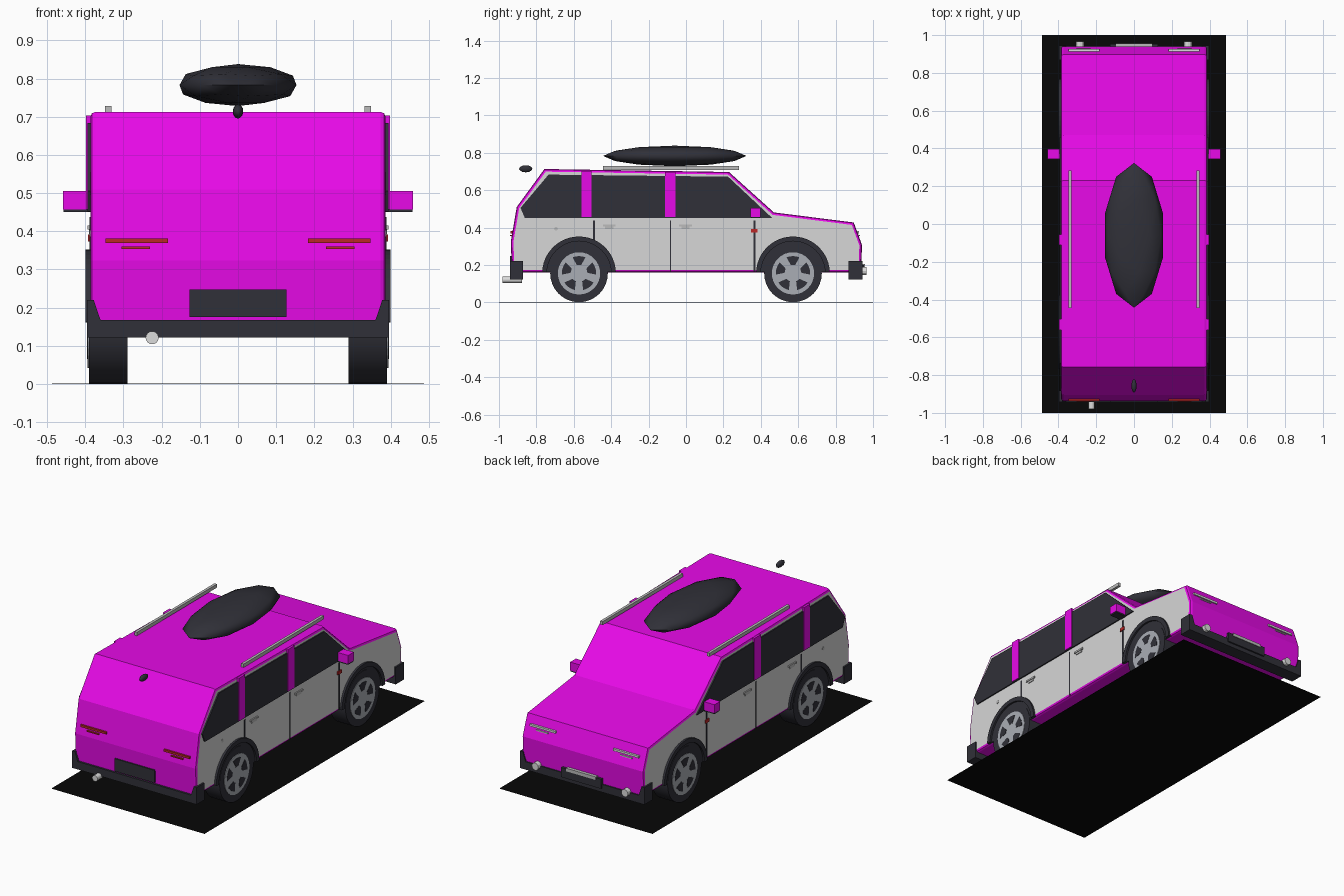
import bpy, bmesh, math
from mathutils import Matrix, Vector

if "Cube" in bpy.data.objects:
    bpy.data.objects.remove(bpy.data.objects["Cube"])


def material(name, rgb):
    m = bpy.data.materials.new(name)
    m.diffuse_color = (*rgb, 1)
    m.use_nodes = True
    m.node_tree.nodes["Principled BSDF"].inputs["Base Color"].default_value = m.diffuse_color
    return m


PINK = material("magenta paint", (0.8, 0.003, 0.8))
SIDE = material("light grey panel", (0.68, 0.68, 0.68))
DARK = material("dark rubber and glass", (0.03, 0.03, 0.04))
BLACK = material("shadow black", (0.002, 0.002, 0.002))
RIM = material("rim grey", (0.40, 0.42, 0.46))
METAL = material("metal grey", (0.50, 0.50, 0.50))
RED = material("lamp red", (0.50, 0.02, 0.02))
LAMP = material("lamp white", (0.72, 0.72, 0.72))


def finish(bm, name, mats):
    bmesh.ops.recalc_face_normals(bm, faces=bm.faces[:])
    me = bpy.data.meshes.new(name)
    bm.to_mesh(me)
    bm.free()
    for m in mats:
        me.materials.append(m)
    ob = bpy.data.objects.new(name, me)
    bpy.context.collection.objects.link(ob)
    return ob


def smooth(ob, angle=40):
    bpy.ops.object.select_all(action='DESELECT')
    bpy.context.view_layer.objects.active = ob
    ob.select_set(True)
    bpy.ops.object.shade_smooth_by_angle(angle=math.radians(angle))


def prism_bm(pts, a, b, axis='x'):
    # x axis: points are (y, z); y axis: points are (x, z)
    bm = bmesh.new()
    put = (lambda p, t: (t, p[0], p[1])) if axis == 'x' else (lambda p, t: (p[0], t, p[1]))
    lo = [bm.verts.new(put(p, a)) for p in pts]
    hi = [bm.verts.new(put(p, b)) for p in pts]
    bm.faces.new(lo)
    bm.faces.new(hi[::-1])
    n = len(pts)
    for i in range(n):
        j = (i + 1) % n
        bm.faces.new((lo[i], hi[i], hi[j], lo[j]))
    return bm


def prism(name, pts, a, b, mat, axis='x'):
    return finish(prism_bm(pts, a, b, axis), name, [mat])


def box(name, x, y, z, mat):
    return prism(name, [(y[0], z[0]), (y[1], z[0]), (y[1], z[1]), (y[0], z[1])], x[0], x[1], mat)


def sides(make, name, *args):
    # the same part on the right and on the left
    for s, label in ((1, "right"), (-1, "left")):
        make(label + "_" + name, s, *args)


def side_prism(name, s, pts, a, b, mat):
    prism(name, pts, s * a, s * b, mat)


def side_box(name, s, x, y, z, mat):
    box(name, (s * x[0], s * x[1]), y, z, mat)


def arc(cy, cz, r, a0, a1, n):
    return [(cy + r * math.cos(math.radians(a0 + (a1 - a0) * i / n)),
             cz + r * math.sin(math.radians(a0 + (a1 - a0) * i / n))) for i in range(n + 1)]


def ellipsoid(name, centre, radii):
    bm = bmesh.new()
    bmesh.ops.create_icosphere(bm, subdivisions=2, radius=1,
                               matrix=Matrix.Translation(centre) @ Matrix.Diagonal((*radii, 1)))
    smooth(finish(bm, name, [DARK]), 60)


# flat black plate under the car
box("shadow_plate", (-0.487, 0.487), (-1, 1), (0, 0.001), BLACK)

# body shell: side profile with rounded rim and grey flanks
profile = [(-0.93, 0.16), (-0.937, 0.323), (-0.905, 0.51), (-0.757, 0.713), (0.23, 0.697),
           (0.47, 0.481), (0.897, 0.427), (0.941, 0.307), (0.936, 0.16)]
bm = prism_bm(profile, -0.387, 0.387)
bmesh.ops.recalc_face_normals(bm, faces=bm.faces[:])
rim_edges = [e for e in bm.edges if abs(e.verts[0].co.x - e.verts[1].co.x) < 1e-5]
bmesh.ops.bevel(bm, geom=rim_edges, offset=0.014, segments=2, profile=0.5, affect='EDGES')
bm.normal_update()
for f in bm.faces:
    f.material_index = 1 if abs(f.normal.x) > 0.97 else 0
finish(bm, "body_shell", [PINK, SIDE])

# side windows, pillars
window = [(-0.735, 0.683), (-0.885, 0.505), (-0.862, 0.452), (0.46, 0.452), (0.225, 0.672)]
sides(side_prism, "side_window", window, 0.385, 0.394, DARK)
for y, top in ((-0.532, 0.703), (-0.084, 0.698)):
    sides(side_box, "window_pillar", (0.385, 0.398), (y - 0.028, y + 0.028), (0.457, top), PINK)

# door gaps, handles, fuel cap, side lamps, mirrors
for y, w in ((-0.492, 0.005), (-0.082, 0.003), (0.366, 0.005)):
    sides(side_box, "door_gap", (0.385, 0.389), (y - w, y + w), (0.165, 0.437), DARK)
for y in (-0.41, -0.003):
    sides(side_box, "door_handle", (0.385, 0.394), (y - 0.034, y + 0.034), (0.405, 0.415), METAL)
    sides(side_box, "handle_grip", (0.385, 0.391), (y - 0.022, y + 0.022), (0.393, 0.406), METAL)
sides(side_prism, "fuel_cap", arc(-0.695, 0.393, 0.01, 0, 330, 11), 0.385, 0.389, METAL)
sides(side_box, "side_lamp", (0.385, 0.393), (0.348, 0.382), (0.373, 0.392), RED)
sides(side_box, "door_mirror", (0.385, 0.459), (0.345, 0.397), (0.457, 0.505), PINK)
sides(side_box, "mirror_base", (0.385, 0.457), (0.347, 0.395), (0.450, 0.457), DARK)

# wheel arches and wheels
for cy, end in ((0.572, "front"), (-0.572, "rear")):
    cz = 0.155
    ring = arc(cy, cz, 0.197, 2, 178, 24) + arc(cy, cz, 0.172, 178, 2, 24)
    sides(side_prism, end + "_wheel_arch", ring, 0.38, 0.399, DARK)
    sides(side_prism, end + "_wheel_well", arc(cy, cz, 0.173, 2, 178, 24), 0.38, 0.3885, DARK)
    for s, label in ((1, "right_"), (-1, "left_")):
        tyre = prism(label + end + "_tyre", arc(cy, cz, 0.154, 0, 348.75, 31), s * 0.29, s * 0.391, DARK)
        smooth(tyre, 30)
        prism(label + end + "_rim", arc(cy, cz, 0.113, 0, 348.75, 31), s * 0.385, s * 0.394, RIM)
        for k in range(5):
            a = 90 + 72 * k
            hole = arc(cy, cz, 0.092, a - 22, a + 22, 5) + arc(cy, cz, 0.045, a + 14, a - 14, 2)
            prism(label + end + "_rim_hole", hole, s * 0.39, s * 0.3955, DARK)

# bumpers with raised corners
half = [(0.396, 0.122), (0.396, 0.22), (0.378, 0.22), (0.36, 0.167)]
bumper = half + [(-x, z) for x, z in reversed(half)]
prism("front_bumper", bumper, 0.868, 0.944, DARK, 'y')
prism("rear_bumper", bumper, -0.942, -0.872, DARK, 'y')

# lamps: a long strip above a short one on each corner
for s, label in ((1, "right_"), (-1, "left_")):
    for x0, x1, z0, z1, dy in ((0.183, 0.347, 0.369, 0.381, 0), (0.23, 0.305, 0.354, 0.36, 0.003)):
        box(label + "tail_lamp", (s * x0, s * x1), (-0.938 - dy, -0.92), (z0, z1), RED)
        box(label + "head_lamp", (s * x0, s * x1), (0.905, 0.926 + dy), (z0, z1), LAMP)
    fog = [(s * 0.285 + x, z) for x, z in arc(0, 0.167, 0.021, 0, 330, 11)]
    prism(label + "fog_lamp", fog, 0.935, 0.965, LAMP, 'y')

# number plates, left blank
box("rear_plate", (-0.127, 0.127), (-0.942, -0.93), (0.175, 0.247), DARK)
box("front_plate", (-0.127, 0.127), (0.93, 0.953), (0.145, 0.2), DARK)
box("front_trim", (-0.095, 0.095), (0.935, 0.956), (0.188, 0.206), METAL)

# exhaust pipe
pipe = [(x - 0.225, z) for x, z in arc(0, 0.121, 0.017, 0, 337.5, 15)]
smooth(prism("exhaust_pipe", pipe, -0.98, -0.877, LAMP, 'y'))

# roof rails, roof box, roof fin
sides(side_box, "roof_rail", (0.332, 0.348), (-0.445, 0.283), (0.708, 0.728), METAL)
ellipsoid("roof_box", Vector((0, -0.06, 0.783)), (0.161, 0.383, 0.055))
ellipsoid("roof_fin", Vector((0, -0.857, 0.714)), (0.014, 0.036, 0.019))
